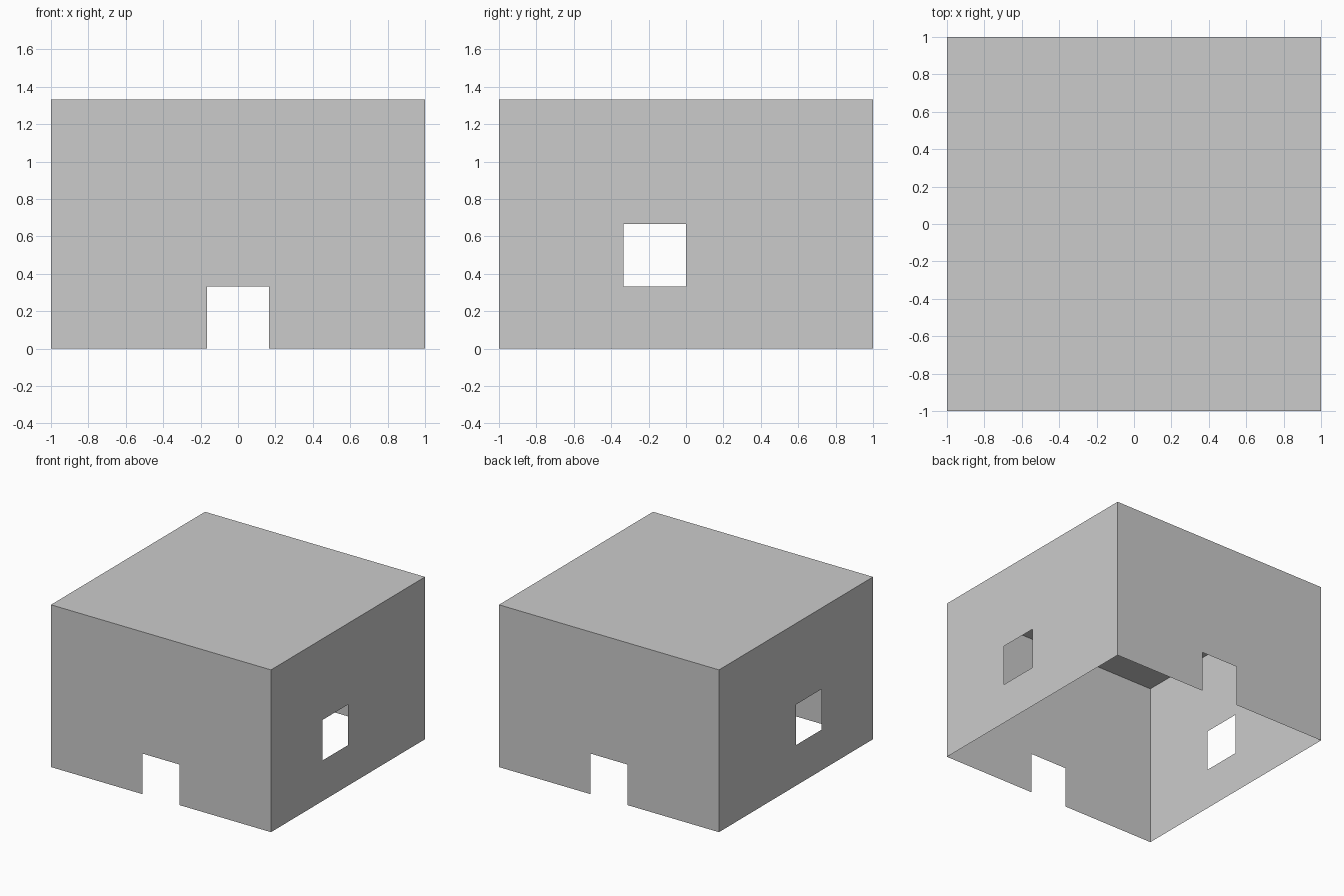
import bpy, bmesh
from mathutils import Matrix
from math import pi

if "Cube" in bpy.data.objects:
    bpy.data.objects.remove(bpy.data.objects["Cube"])

H = 4 / 3      # wall height
T = 1 / 3      # size of one opening


def wall(name, angle, us, zs, hole):
    """Thin wall facing -y, split by us/zs with one cell left open, then turned about z."""
    bm = bmesh.new()
    grid = [[bm.verts.new((u, -1, z)) for u in us] for z in zs]
    for j in range(len(zs) - 1):
        for i in range(len(us) - 1):
            if (i, j) != hole:
                bm.faces.new((grid[j][i], grid[j][i + 1],
                              grid[j + 1][i + 1], grid[j + 1][i]))
    bmesh.ops.transform(bm, matrix=Matrix.Rotation(angle, 4, 'Z'), verts=bm.verts)
    finish(name, bm)


def finish(name, bm):
    mesh = bpy.data.meshes.new(name)
    bm.to_mesh(mesh)
    bm.free()
    bpy.context.collection.objects.link(bpy.data.objects.new(name, mesh))


# Front and back walls with centred doorways
door_u, door_z = (-1, -T / 2, T / 2, 1), (0, T, H)
wall("front_wall", 0, door_u, door_z, (1, 0))
wall("back_wall", pi, door_u, door_z, (1, 0))

# Side walls with windows facing each other
win_z = (0, T, 2 * T, H)
wall("right_wall", pi / 2, (-1, -T, 0, 1), win_z, (1, 1))
wall("left_wall", -pi / 2, (-1, 0, T, 1), win_z, (1, 1))

# Flat roof; the underside stays open
roof = bmesh.new()
bmesh.ops.create_grid(roof, x_segments=1, y_segments=1, size=1,
                      matrix=Matrix.Translation((0, 0, H)))
finish("roof", roof)
